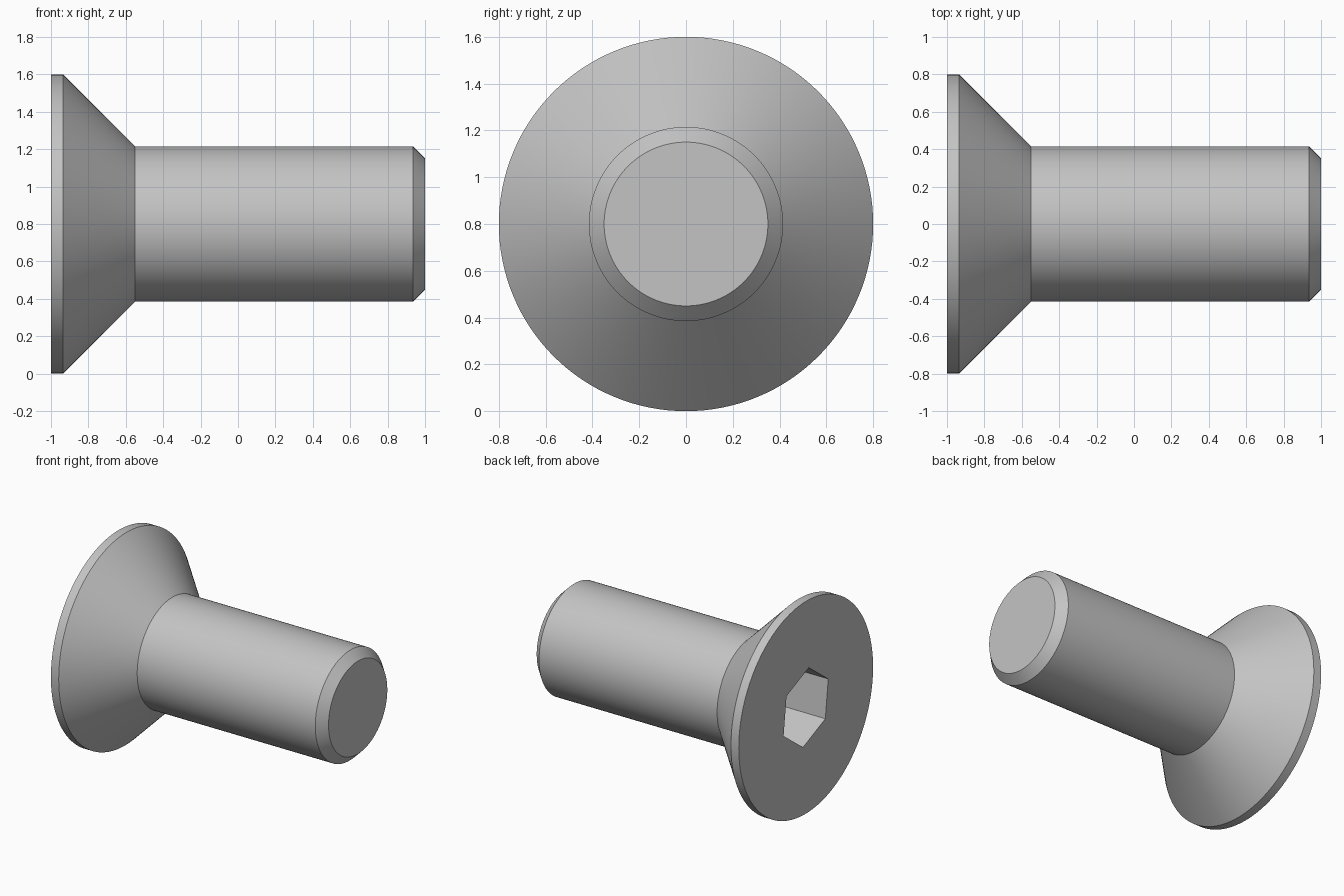
import bpy
import bmesh
from math import cos, sin, tau, radians

cube = bpy.data.objects.get("Cube")
if cube:
    bpy.data.objects.remove(cube, do_unlink=True)

SEGMENTS = 128
CENTRE_Z = 0.8
SOCKET_RADIUS = 0.289
SOCKET_DEPTH = 0.34

steel = bpy.data.materials.new("steel_grey")
steel.use_nodes = True
steel.diffuse_color = (0.55, 0.55, 0.55, 1)
steel.node_tree.nodes["Principled BSDF"].inputs["Base Color"].default_value = (0.55, 0.55, 0.55, 1)


def ring(bm, x, radius, sides, turn=0.0):
    """Ring of vertices around the screw axis."""
    return [bm.verts.new((x, radius * cos(tau * i / sides + turn),
                          CENTRE_Z + radius * sin(tau * i / sides + turn)))
            for i in range(sides)]


def lathe(name, profile, sides, turn=0.0):
    """Closed solid along x from (x, radius) pairs."""
    bm = bmesh.new()
    rings = [ring(bm, x, r, sides, turn) for x, r in profile]
    for a, b in zip(rings, rings[1:]):
        for i in range(sides):
            j = (i + 1) % sides
            bm.faces.new((a[i], a[j], b[j], b[i]))
    bm.faces.new(rings[0])
    bm.faces.new(rings[-1])
    bmesh.ops.recalc_face_normals(bm, faces=bm.faces[:])
    mesh = bpy.data.meshes.new(name)
    bm.to_mesh(mesh)
    bm.free()
    mesh.materials.append(steel)
    obj = bpy.data.objects.new(name, mesh)
    bpy.context.collection.objects.link(obj)
    return obj


# Countersunk head, shank and chamfered tip in one turned body
screw = lathe("countersunk_screw", [
    (-1.0, 0.8), (-0.935, 0.8),
    (-0.55, 0.415), (0.935, 0.415), (1.0, 0.35),
], SEGMENTS)

# Hexagonal drive socket cut into the head
cutter = lathe("socket_cutter", [
    (-1.1, SOCKET_RADIUS), (-1.0 + SOCKET_DEPTH, SOCKET_RADIUS),
], 6, radians(36.8))

cut = screw.modifiers.new("hex_socket", "BOOLEAN")
cut.operation = "DIFFERENCE"
cut.solver = "EXACT"
cut.object = cutter

bpy.ops.object.select_all(action="DESELECT")
bpy.context.view_layer.objects.active = screw
screw.select_set(True)
bpy.ops.object.modifier_apply(modifier=cut.name)
bpy.data.objects.remove(cutter, do_unlink=True)

# Smooth turned surfaces, crisp edges
bpy.ops.object.shade_smooth_by_angle(angle=radians(30))
